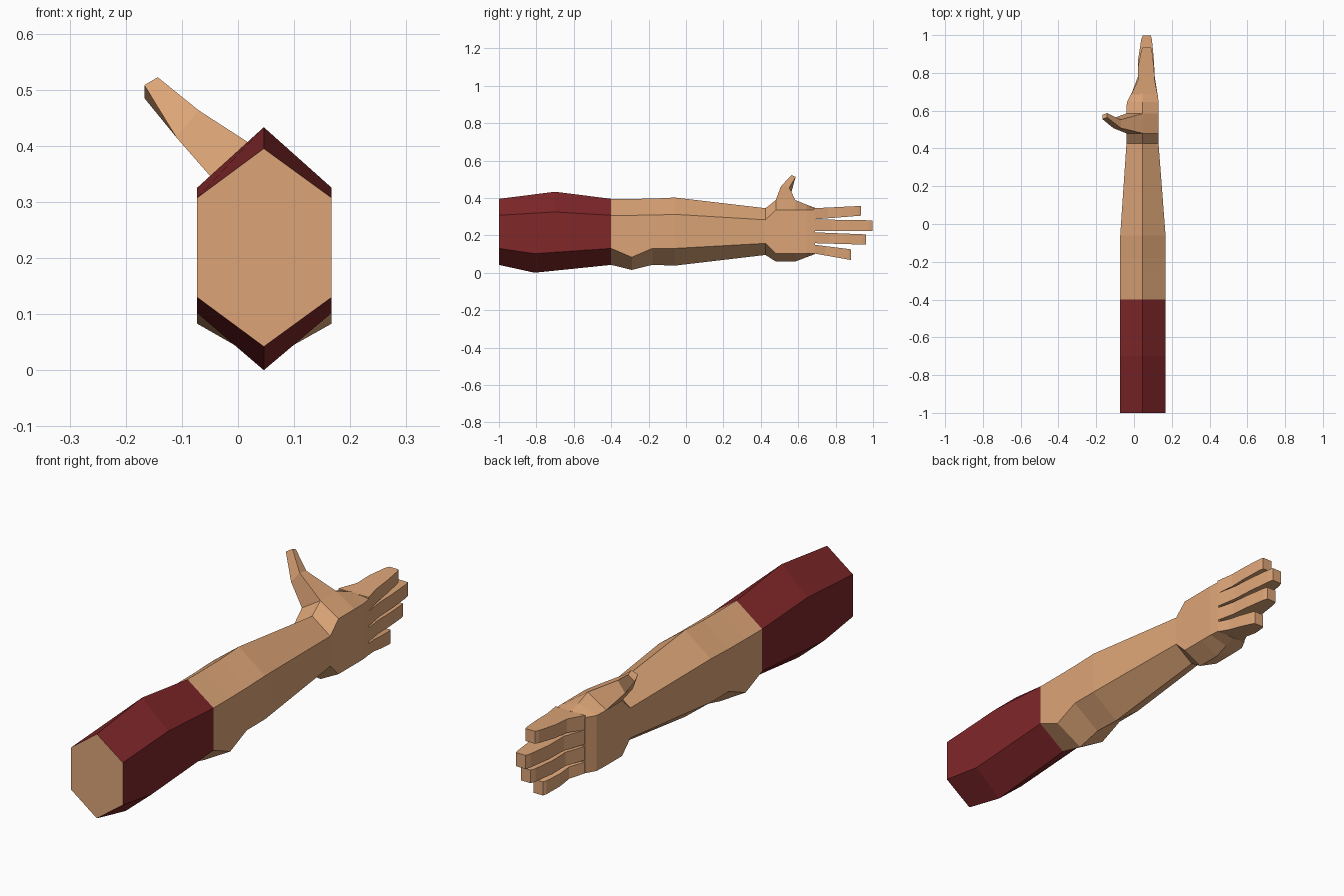
import bpy
import bmesh

cube = bpy.data.objects.get("Cube")
if cube:
    bpy.data.objects.remove(cube, do_unlink=True)


def make_material(name, color):
    mat = bpy.data.materials.new(name)
    mat.use_nodes = True
    mat.diffuse_color = color
    mat.node_tree.nodes["Principled BSDF"].inputs["Base Color"].default_value = color
    return mat


SKIN = make_material("skin", (0.72, 0.375, 0.185, 1))
SLEEVE = make_material("dark_red_cloth", (0.215, 0.02, 0.022, 1))


def loft(name, rings, mats, start=True, end=True, start_mat=0):
    """Skin a list of equal-length point rings with flat faces."""
    bm = bmesh.new()
    loops = [[bm.verts.new(p) for p in ring] for ring in rings]
    for a, b in zip(loops, loops[1:]):
        for i in range(len(a)):
            j = (i + 1) % len(a)
            bm.faces.new((a[i], a[j], b[j], b[i]))
    caps = []
    if start:
        caps.append(bm.faces.new(loops[0]))
        caps[0].material_index = start_mat
    if end:
        caps.append(bm.faces.new(loops[-1]))
    bmesh.ops.recalc_face_normals(bm, faces=bm.faces)
    mesh = bpy.data.meshes.new(name)
    bm.to_mesh(mesh)
    bm.free()
    for m in mats:
        mesh.materials.append(m)
    obj = bpy.data.objects.new(name, mesh)
    bpy.context.collection.objects.link(obj)
    return obj


def hexagon(y_top, y_low, x0, x1, top, high, low, bottom):
    """Upright hexagon; upper and lower halves may sit at different y."""
    mid = 0.046
    return [(mid, y_top, top), (x1, y_top, high), (x1, y_low, low),
            (mid, y_low, bottom), (x0, y_low, low), (x0, y_top, high)]


# Upper sleeve, with a bare cut end at the front
W = (-0.073, 0.167)
loft("sleeve", [
    hexagon(-1.0, -1.0, *W, 0.395, 0.307, 0.13, 0.042),
    hexagon(-0.7, -0.81, *W, 0.433, 0.325, 0.102, 0.0),
    hexagon(-0.4, -0.4, *W, 0.395, 0.307, 0.13, 0.042),
], [SLEEVE, SKIN], end=False, start_mat=1)

# Forearm with elbow bump, wrist and palm
loft("forearm_and_palm", [
    hexagon(-0.4, -0.4, *W, 0.395, 0.307, 0.13, 0.042),
    hexagon(-0.29, -0.29, *W, 0.395, 0.307, 0.083, 0.015),
    hexagon(-0.18, -0.18, *W, 0.396, 0.308, 0.13, 0.042),
    hexagon(-0.06, -0.06, *W, 0.402, 0.312, 0.13, 0.038),
    hexagon(0.425, 0.425, -0.04, 0.13, 0.345, 0.283, 0.157, 0.095),
    hexagon(0.48, 0.48, -0.04, 0.13, 0.388, 0.335, 0.103, 0.06),
    hexagon(0.585, 0.585, -0.04, 0.13, 0.388, 0.335, 0.103, 0.06),
    hexagon(0.645, 0.645, -0.038, 0.13, 0.364, 0.335, 0.103, 0.083),
    hexagon(0.69, 0.69, -0.015, 0.125, 0.347, 0.337, 0.104, 0.1),
], [SKIN], start=False)

# Thumb, rising from the upper inner side of the palm
loft("thumb", [
    [(0.046, 0.48, 0.388), (0.046, 0.585, 0.388), (-0.04, 0.585, 0.335), (-0.04, 0.48, 0.335)],
    [(-0.07, 0.508, 0.463), (-0.07, 0.552, 0.455), (-0.11, 0.56, 0.415), (-0.11, 0.508, 0.415)],
    [(-0.143, 0.565, 0.522), (-0.143, 0.587, 0.512), (-0.167, 0.578, 0.485), (-0.167, 0.555, 0.508)],
], [SKIN], start=False)

# Four fingers: base low/high z, tip low/high z, tip y
fingers = {
    "index_finger": (0.285, 0.345, 0.305, 0.357, 0.935),
    "middle_finger": (0.224, 0.285, 0.223, 0.28, 0.997),
    "ring_finger": (0.158, 0.216, 0.15, 0.205, 0.962),
    "little_finger": (0.103, 0.15, 0.068, 0.125, 0.882),
}
# Fraction along the finger, then inner and outer side x
profile = [(0.0, -0.015, 0.125), (0.3, 0.02, 0.11), (0.6, 0.022, 0.105),
           (0.93, 0.038, 0.095), (1.0, 0.046, 0.09)]
for name, (b0, b1, t0, t1, tip) in fingers.items():
    rings = []
    for f, x0, x1 in profile:
        y = 0.685 + (tip - 0.685) * f
        lo, hi = b0 + (t0 - b0) * f, b1 + (t1 - b1) * f
        rings.append([(x0, y, lo), (x1, y, lo), (x1, y, hi), (x0, y, hi)])
    loft(name, rings, [SKIN])
